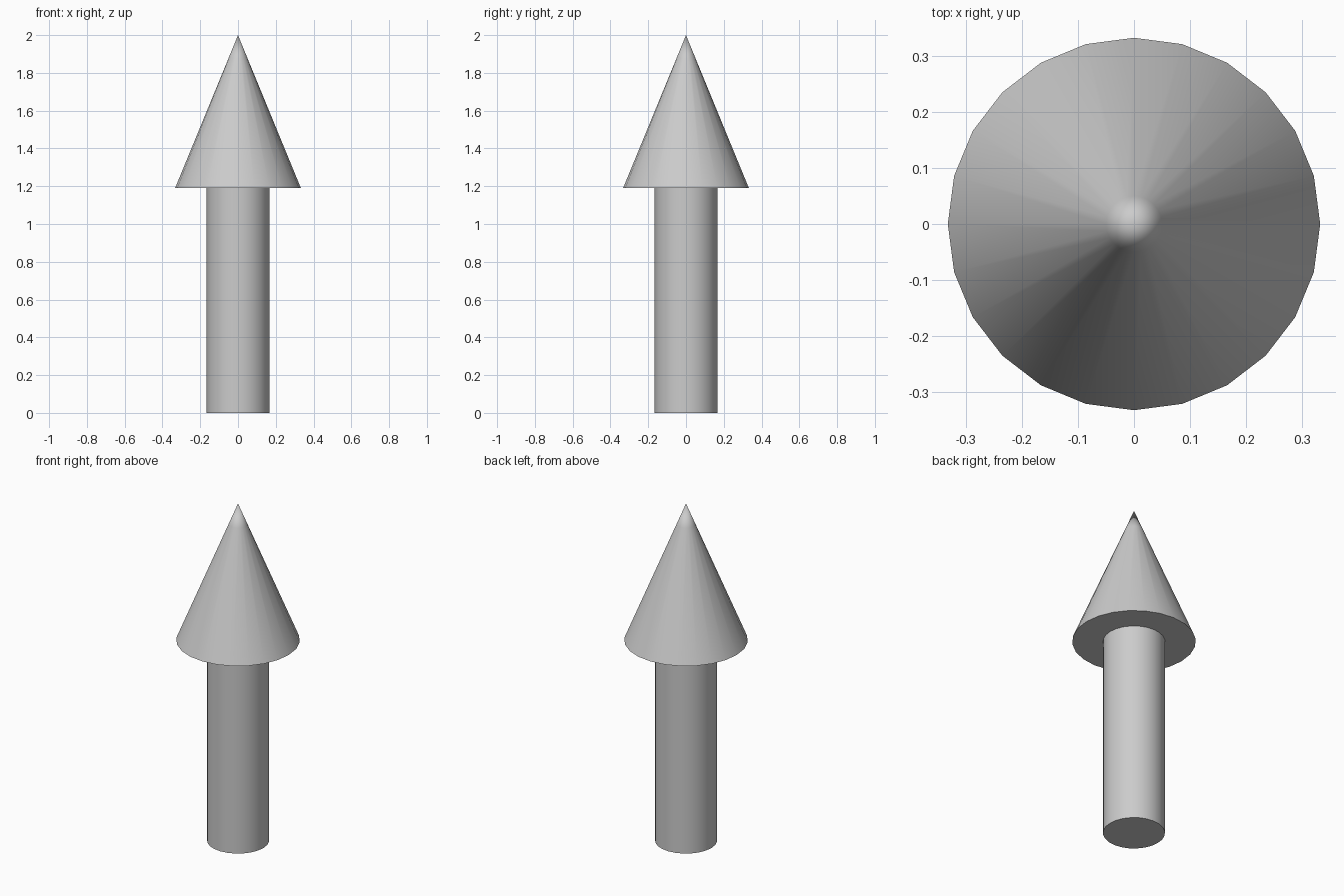
import bpy
import math

if "Cube" in bpy.data.objects:
    bpy.data.objects.remove(bpy.data.objects["Cube"])

SIDES = 24
NECK_Z = 1.19


def lathe(name, profile):
    """Turn a (radius, z) profile about z; radius 0 makes a pole, open ends are capped."""
    verts, faces, rings = [], [], []
    for r, z in profile:
        n = SIDES if r > 0 else 1
        start = len(verts)
        for i in range(n):
            a = 2 * math.pi * i / SIDES
            verts.append((r * math.cos(a), r * math.sin(a), z))
        rings.append([start + i % n for i in range(SIDES)])
    for low, high in zip(rings, rings[1:]):
        for i in range(SIDES):
            j = (i + 1) % SIDES
            quad = [low[i], low[j], high[j], high[i]]
            faces.append(list(dict.fromkeys(quad)))
    if profile[0][0] > 0:
        faces.append(rings[0][::-1])
    if profile[-1][0] > 0:
        faces.append(rings[-1])
    mesh = bpy.data.meshes.new(name)
    mesh.from_pydata(verts, [], faces)
    obj = bpy.data.objects.new(name, mesh)
    bpy.context.collection.objects.link(obj)
    bpy.ops.object.select_all(action='DESELECT')
    obj.select_set(True)
    bpy.context.view_layer.objects.active = obj
    bpy.ops.object.shade_smooth_by_angle(angle=math.radians(35))
    return obj


# Straight round shaft
lathe("shaft", [(0.167, 0), (0.167, NECK_Z)])

# Pointed head with a small ring near the tip
lathe("arrow_head", [(0.333, NECK_Z), (0.05, 1.878), (0, 2.0)])
